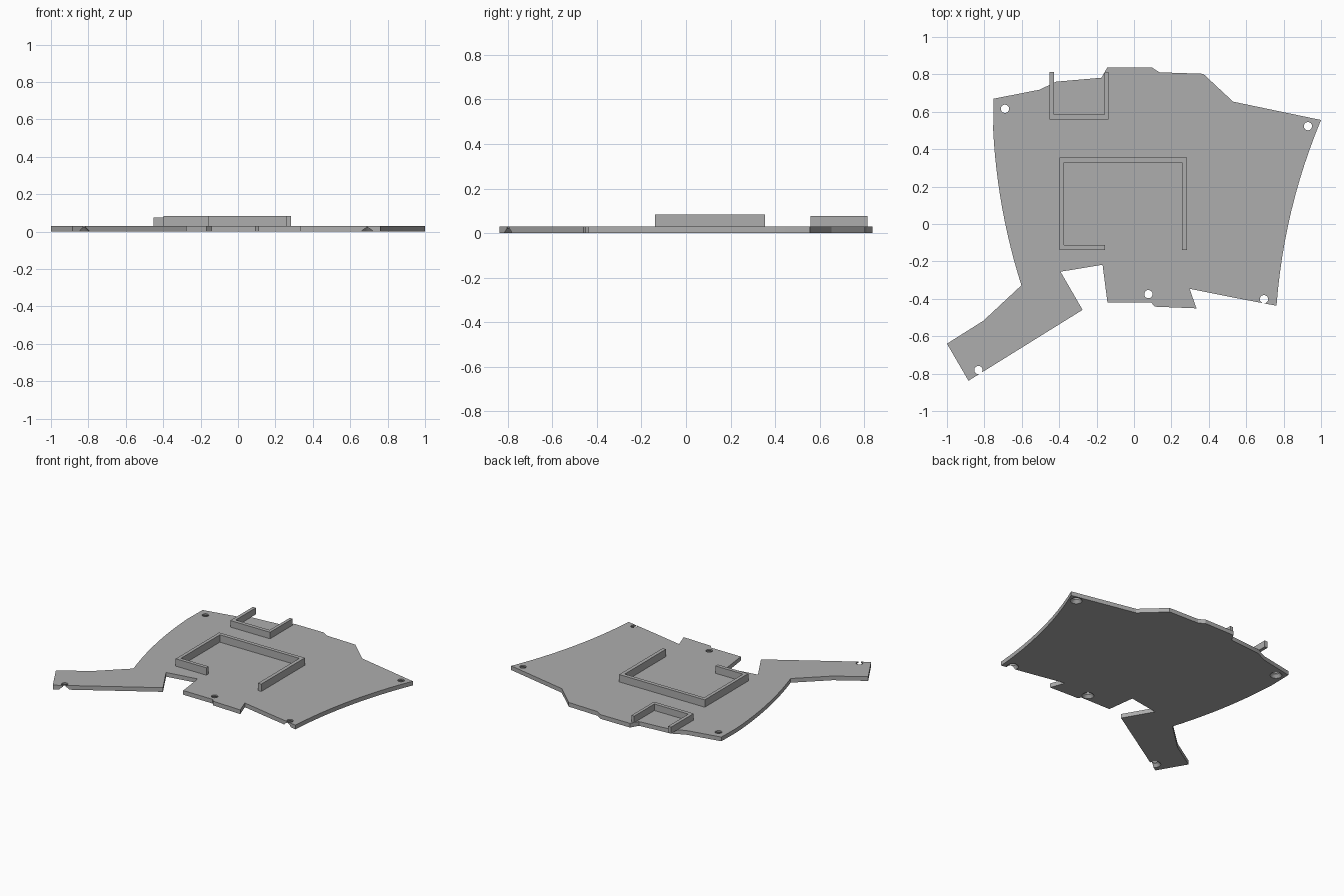
import bpy
import bmesh
from mathutils import Vector

cube = bpy.data.objects.get("Cube")
if cube:
    bpy.data.objects.remove(cube, do_unlink=True)

PLATE_TOP = 0.03

grey = bpy.data.materials.new("mid grey")
grey.use_nodes = True
grey.diffuse_color = (0.42, 0.42, 0.42, 1)
grey.node_tree.nodes["Principled BSDF"].inputs["Base Color"].default_value = (0.42, 0.42, 0.42, 1)


def add_object(name, bm):
    bmesh.ops.recalc_face_normals(bm, faces=bm.faces)
    mesh = bpy.data.meshes.new(name)
    bm.to_mesh(mesh)
    bm.free()
    mesh.materials.append(grey)
    obj = bpy.data.objects.new(name, mesh)
    bpy.context.collection.objects.link(obj)
    return obj


def extrude_outline(name, points, z0, z1):
    """Flat outline raised into a solid with straight sides."""
    bm = bmesh.new()
    face = bm.faces.new([bm.verts.new((x, y, z0)) for x, y in points])
    raised = bmesh.ops.extrude_face_region(bm, geom=[face])["geom"]
    verts = [v for v in raised if isinstance(v, bmesh.types.BMVert)]
    bmesh.ops.translate(bm, verts=verts, vec=(0, 0, z1 - z0))
    return add_object(name, bm)


def bowed_edge(start, end, bow, steps=12):
    """Points of a shallow curve from start to end, pushed out by bow."""
    a, b, c = Vector(start), Vector(end), Vector(bow)
    return [tuple(a.lerp(b, i / steps) + c * 4 * (i / steps) * (1 - i / steps))
            for i in range(steps + 1)]


# Plate outline: back edge, bowed left side, notched front edge, arm, bowed right side
back_edge = [(-0.75, 0.67), (-0.505, 0.718), (-0.415, 0.761), (-0.174, 0.782),
             (-0.142, 0.838), (0.094, 0.838), (0.136, 0.811), (0.37, 0.803),
             (0.53, 0.654)]
left_side = bowed_edge((1.0, 0.556), (0.762, -0.437), (-0.04, 0.01))
front_edge = [(0.51, -0.389), (0.297, -0.346), (0.334, -0.451), (0.11, -0.442),
              (0.094, -0.421), (-0.142, -0.419), (-0.168, -0.218)]
arm = [(-0.393, -0.255), (-0.275, -0.459), (-0.885, -0.838), (-1.0, -0.64),
       (-0.805, -0.517)]
right_side = bowed_edge((-0.602, -0.328), (-0.753, 0.504), (-0.027, -0.004))
plate = extrude_outline("base_plate", back_edge + left_side + front_edge + arm + right_side,
                        0, PLATE_TOP)

# Screw holes, countersunk from below: a turned profile of radius and height
hole_profile = [(0.041, -0.002), (0.022, 0.021), (0.022, 0.04)]
hole_centres = [(-0.69, 0.616), (0.93, 0.523), (0.077, -0.375),
                (0.695, -0.402), (-0.832, -0.781)]
bm = bmesh.new()
for cx, cy in hole_centres:
    for (r0, z0), (r1, z1) in zip(hole_profile, hole_profile[1:]):
        made = bmesh.ops.create_cone(bm, segments=32, radius1=r0, radius2=r1, depth=z1 - z0)
        bmesh.ops.translate(bm, verts=made["verts"], vec=(cx, cy, (z0 + z1) / 2))
# Merge the two stages of each hole into one closed solid
seam = [f for f in bm.faces if len(f.verts) > 4 and abs(f.calc_center_median().z - 0.021) < 0.001]
bmesh.ops.delete(bm, geom=seam, context="FACES_ONLY")
bmesh.ops.remove_doubles(bm, verts=bm.verts, dist=0.0001)
cutter = add_object("hole_cutter", bm)
cutter.hide_render = True

cut = plate.modifiers.new("holes", "BOOLEAN")
cut.operation = "DIFFERENCE"
cut.solver = "EXACT"
cut.object = cutter
bpy.context.view_layer.objects.active = plate
plate.select_set(True)
bpy.ops.object.modifier_apply(modifier=cut.name)
bpy.data.objects.remove(cutter, do_unlink=True)
bpy.ops.object.shade_smooth_by_angle()

# Large bracket wall, open at the front
extrude_outline("large_bracket_wall", [
    (-0.155, -0.139), (-0.398, -0.139), (-0.398, 0.355), (0.283, 0.355),
    (0.283, -0.139), (0.257, -0.139), (0.257, 0.328), (-0.374, 0.328),
    (-0.374, -0.113), (-0.155, -0.113)], PLATE_TOP, 0.083)

# Small bracket wall, open at the back and overhanging the plate
extrude_outline("small_bracket_wall", [
    (-0.452, 0.814), (-0.452, 0.558), (-0.136, 0.558), (-0.136, 0.814),
    (-0.158, 0.814), (-0.158, 0.585), (-0.428, 0.585), (-0.428, 0.814)],
    PLATE_TOP, 0.077)
